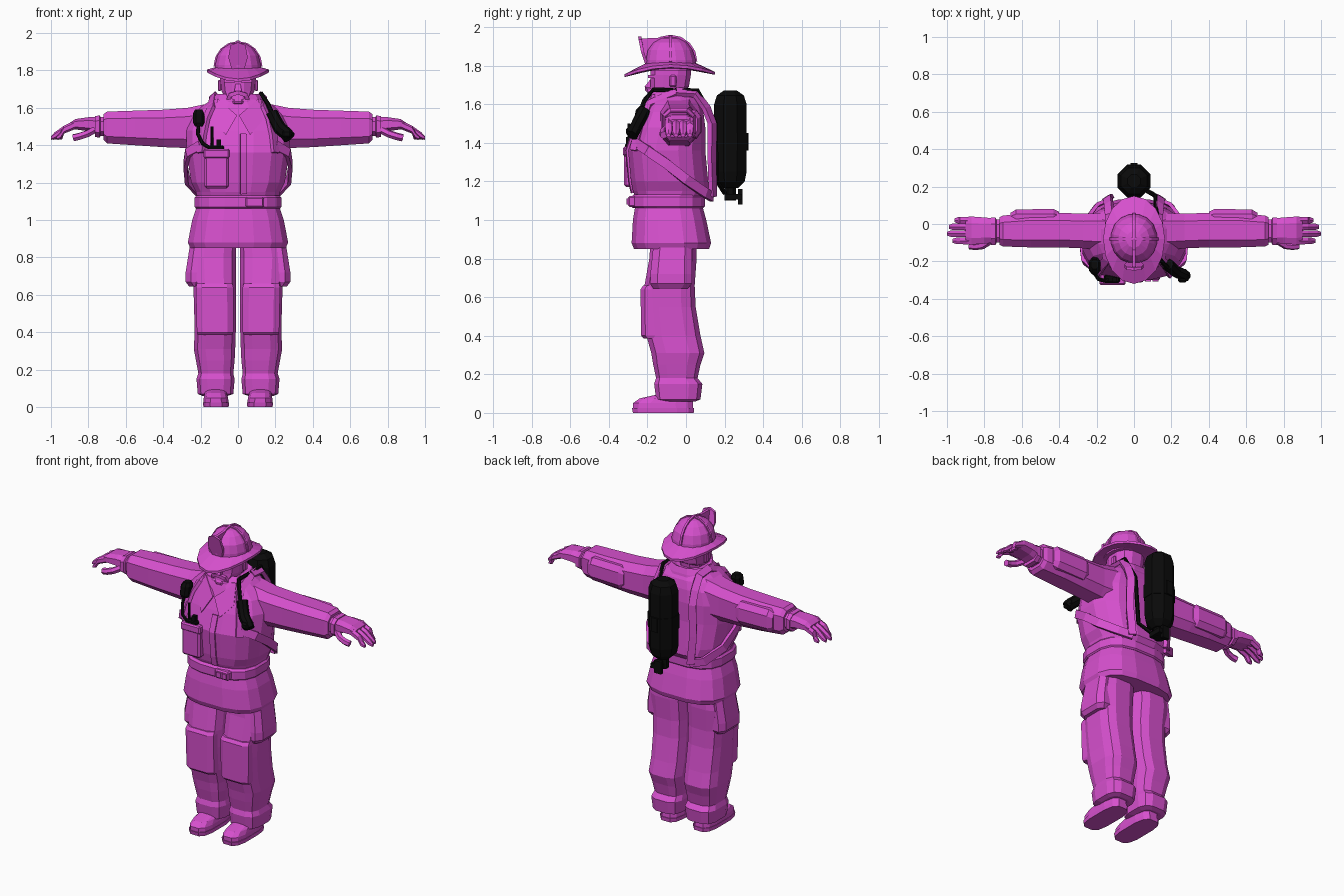
import bpy, bmesh, math
from mathutils import Vector


def material(name, col):
    m = bpy.data.materials.new(name)
    m.diffuse_color = (*col, 1)
    return m


SUIT = material("magenta", (0.68, 0.08, 0.62))
GEAR = material("black", (0.003, 0.003, 0.003))


def skin(name, rings, mat=SUIT, cap=True):
    """Join equal-length closed rings of points into one flat-shaded mesh."""
    bm = bmesh.new()
    vs = [[bm.verts.new(p) for p in r] for r in rings]
    n = len(rings[0])
    for a, b in zip(vs, vs[1:]):
        for i in range(n):
            bm.faces.new((a[i], a[(i + 1) % n], b[(i + 1) % n], b[i]))
    if cap:
        bm.faces.new(vs[0])
        bm.faces.new(vs[-1])
    bmesh.ops.recalc_face_normals(bm, faces=bm.faces)
    me = bpy.data.meshes.new(name)
    bm.to_mesh(me)
    bm.free()
    me.materials.append(mat)
    ob = bpy.data.objects.new(name, me)
    bpy.context.collection.objects.link(ob)
    return ob


def oval(lo1, hi1, lo2, hi2, n, e):
    """Rounded-box outline between two bounds per axis."""
    out = []
    for i in range(n):
        t = 2 * math.pi * (i + 0.5) / n
        c, s = math.cos(t), math.sin(t)
        k = math.cos(math.pi / n) ** e
        out.append(((lo1 + hi1) / 2 + (hi1 - lo1) / 2 * math.copysign(abs(c) ** e, c) / k,
                    (lo2 + hi2) / 2 + (hi2 - lo2) / 2 * math.copysign(abs(s) ** e, s) / k))
    return out


def upright(name, secs, n=12, e=0.7, mat=SUIT, side=1):
    """Loft along z; sections are (z, x0, x1, y0, y1)."""
    return skin(name, [[(side * x, y, s[0]) for x, y in oval(*s[1:], n, e)] for s in secs], mat)


def sideways(name, secs, side, n=8, e=0.7, mat=SUIT):
    """Loft along x; sections are (x, y0, y1, z0, z1)."""
    return skin(name, [[(side * s[0], y, z) for y, z in oval(*s[1:], n, e)] for s in secs], mat)


def box(name, x0, x1, y0, y1, z0, z1, mat=SUIT, bevel=0.0):
    ob = skin(name, [[(x0, y0, z), (x1, y0, z), (x1, y1, z), (x0, y1, z)] for z in (z0, z1)], mat)
    if bevel:
        b = ob.modifiers.new("bevel", 'BEVEL')
        b.width = bevel
        b.segments = 1
    return ob


def strap(name, pts, w, t, normal=None, mat=SUIT, n=4):
    """Sweep a flat band (or a tube if no normal is given) along points."""
    pts = [Vector(p) for p in pts]
    rings = []
    for i, p in enumerate(pts):
        d = (pts[min(i + 1, len(pts) - 1)] - pts[max(i - 1, 0)]).normalized()
        ref = Vector(normal(p)) if normal else Vector((0.31, 0.9, 0.2))
        u = d.cross(ref).normalized()
        v = u.cross(d).normalized()
        ring = []
        for k in range(n):
            a = 2 * math.pi * (k + 0.5) / n
            f = 1 / math.cos(math.pi / n)
            ring.append(p + u * math.cos(a) * w / 2 * f + v * math.sin(a) * t / 2 * f)
        rings.append(ring)
    return skin(name, rings, mat)


# Coat torso, waist and flared skirt
TORSO = [(1.10, .215, -.255, .085), (1.15, .225, -.275, .12), (1.20, .25, -.285, .115),
         (1.36, .275, -.30, .10), (1.48, .275, -.26, .10), (1.56, .245, -.225, .09),
         (1.61, .19, -.205, .075), (1.645, .14, -.19, .05)]
upright("coat_torso", [(z, -x, x, a, b) for z, x, a, b in TORSO], 16, 0.75)
upright("coat_skirt", [(.85, -.255, .255, -.27, .12), (.88, -.268, .268, -.282, .13),
                       (1.0, -.245, .245, -.275, .105), (1.09, -.215, .215, -.26, .08)], 16, 0.7)
upright("belt", [(1.062, -.225, .225, -.275, .09), (1.07, -.232, .232, -.285, .098),
                 (1.12, -.232, .232, -.285, .098), (1.132, -.222, .222, -.27, .09)], 16, 0.72)
box("belt_buckle", .04, .14, -.30, -.26, 1.068, 1.124, bevel=.008)
box("belt_clasp", .06, .09, -.308, -.29, 1.08, 1.112)
box("belt_clasp", .10, .13, -.308, -.29, 1.08, 1.112)


def on_torso(x, z, front=True, off=0.006):
    """Point on the coat surface at a given x and height."""
    z = max(TORSO[0][0], min(TORSO[-1][0], z))
    for a, b in zip(TORSO, TORSO[1:]):
        if a[0] <= z <= b[0]:
            f = (z - a[0]) / (b[0] - a[0])
            rx, lo, hi = (a[i] + (b[i] - a[i]) * f for i in (1, 2, 3))
            break
    h = (1 - min(1, abs(x) / rx) ** (2 / .75)) ** .375 * (hi - lo) / 2
    m = (lo + hi) / 2
    return (x, m - h - off, z) if front else (x, m + h + off, z)


def outward(p):
    return (p.x, p.y + .09, .15 if p.z > 1.6 else 0)


# Collar, open lapels and coat front flap
upright("collar", [(1.58, -.175, .175, -.20, .075), (1.64, -.145, .145, -.195, .06),
                   (1.675, -.115, .115, -.17, .045), (1.66, -.09, .09, -.15, .02)], 12, 0.85)
for s in (1, -1):
    skin("lapel", [[(s * x, y + dy, z) for x, y, z in
                    ((.11, -.16, 1.65), (.13, -.215, 1.53), (.065, -.268, 1.455), (.005, -.235, 1.56))]
                   for dy in (0, -.015)])
strap("coat_front_flap", [on_torso(.03, z) for z in (1.14, 1.2, 1.36, 1.46)], .035, .014, outward)

# Harness straps on front, sides and back
for s in (1, -1):
    strap("front_harness", [(s * .13, -.05, 1.665)] + [on_torso(s * x, z, True, .008) for x, z in
          ((.145, 1.6), (.17, 1.54), (.19, 1.45), (.2, 1.36))], .045, .02, outward)
    strap("side_harness", [on_torso(s * .2, 1.40)] + [(s * .268, -.2, 1.36), (s * .282, -.1, 1.29),
          (s * .27, 0, 1.21), (s * .2, .10, 1.14), (s * .12, .135, 1.12)], .05, .02, outward)
    strap("back_harness", [(s * .13, -.05, 1.665), (s * .13, .05, 1.655), (s * .135, .105, 1.58),
          (s * .14, .135, 1.5), (s * .145, .135, 1.3), (s * .13, .14, 1.12)], .045, .025, outward)

# Radio pocket on the chest
box("radio_pocket", -.18, -.05, -.322, -.2, 1.17, 1.375, bevel=.012)
box("pocket_flap", -.185, -.045, -.327, -.22, 1.33, 1.38, bevel=.008)
box("radio", -.16, -.075, -.315, -.27, 1.37, 1.40, GEAR, .008)
box("radio_knob", -.115, -.09, -.31, -.285, 1.39, 1.43, GEAR)
strap("antenna", [(-.14, -.295, 1.39), (-.14, -.295, 1.5)], .014, .014, mat=GEAR, n=6)
strap("microphone_cord", [(-.21, -.235, 1.53), (-.215, -.26, 1.46), (-.19, -.295, 1.41),
                          (-.15, -.305, 1.385)], .018, .018, mat=GEAR, n=6)
upright("microphone", [(1.50, -.23, -.19, -.26, -.20), (1.52, -.24, -.18, -.27, -.19),
                       (1.57, -.24, -.18, -.26, -.18), (1.59, -.23, -.19, -.24, -.19)], 8, .8, GEAR)

# Air tank, valve and hose over the shoulder
upright("air_tank", [(z, -r, r, .23 - r, .23 + r) for z, r in
        ((1.165, .04), (1.20, .074), (1.25, .084), (1.60, .084), (1.645, .07), (1.67, .035))],
        8, 1, GEAR)
upright("tank_band", [(1.36, -.088, .088, .142, .318), (1.45, -.088, .088, .142, .318)], 8, 1, GEAR)
box("band_clip", -.02, .02, .30, .325, 1.36, 1.45, GEAR)
upright("valve_neck", [(1.10, -.03, .03, .2, .26), (1.18, -.03, .03, .2, .26)], 8, 1, GEAR)
box("valve_arm", -.02, .05, .2, .29, 1.105, 1.135, GEAR)
box("valve_handle", -.025, .025, .27, .292, 1.08, 1.16, GEAR)
strap("air_hose", [(.03, .2, 1.14), (.10, .16, 1.2), (.115, .15, 1.51), (.12, .06, 1.672),
                   (.125, -.17, 1.675), (.16, -.215, 1.62), (.2, -.25, 1.53)],
      .022, .022, mat=GEAR, n=6)
strap("regulator", [(.18, -.215, 1.57), (.2, -.235, 1.53), (.225, -.255, 1.49), (.26, -.27, 1.46),
                    (.275, -.28, 1.44)], .066, .06, mat=GEAR, n=8)
box("regulator_port", .235, .285, -.312, -.24, 1.44, 1.48, GEAR, .01)

# Arms, cuffs and hands
for s in (1, -1):
    sideways("sleeve", [(.15, -.14, .06, 1.38, 1.625), (.27, -.13, .055, 1.385, 1.60),
                        (.40, -.125, .06, 1.39, 1.59), (.55, -.125, .06, 1.40, 1.585),
                        (.70, -.12, .045, 1.41, 1.58), (.72, -.11, .035, 1.43, 1.565)], s, 8, .65)
    sideways("elbow_pad", [(.40, -.02, .065, 1.44, 1.55), (.43, -.03, .08, 1.42, 1.57),
                           (.63, -.03, .078, 1.425, 1.57), (.66, -.02, .06, 1.44, 1.55)], s)
    sideways("wrist_cuff", [(.71, -.10, .025, 1.45, 1.55), (.735, -.10, .025, 1.45, 1.55),
                            (.74, -.112, .035, 1.44, 1.56), (.765, -.112, .035, 1.445, 1.555)], s)
    sideways("palm", [(.75, -.10, .03, 1.46, 1.55), (.80, -.105, .035, 1.475, 1.55),
                      (.87, -.11, .04, 1.485, 1.54), (.90, -.10, .035, 1.485, 1.52)], s)
    for y, reach in ((-.09, .97), (-.052, 1.0), (-.015, .99), (.02, .96)):
        sideways("finger", [(.87, y - .019, y + .019, 1.49, 1.53),
                            (.93, y - .018, y + .018, 1.465, 1.502),
                            (reach - .02, y - .017, y + .017, 1.435, 1.467),
                            (reach, y - .010, y + .010, 1.43, 1.447)], s, 6, 1)
    strap("thumb", [(s * .77, -.09, 1.48), (s * .81, -.115, 1.46), (s * .85, -.12, 1.447),
                    (s * .88, -.115, 1.44)], .035, .035, n=6)

# Trouser legs, cargo pockets, knee pads and boots
for s in (1, -1):
    upright("trouser_leg", [
        (.06, .055, .19, -.11, .05), (.07, .025, .215, -.155, .075), (.15, .018, .222, -.165, .085),
        (.18, .025, .212, -.155, .06), (.25, .018, .225, -.17, .075), (.31, .015, .236, -.18, .095),
        (.40, .012, .232, -.205, .075), (.55, .012, .235, -.215, .05), (.66, .012, .24, -.215, .045),
        (.80, .012, .25, -.19, .055), (.95, .005, .22, -.18, .05)], 12, .62, side=s)
    upright("cargo_pocket", [(.645, .12, .262, -.17, .01), (.67, .12, .28, -.185, .03),
                             (.72, .12, .28, -.185, .03), (.86, .12, .258, -.17, .03)], 8, .5, side=s)
    upright("knee_pad", [(.385, .03, .215, -.218, -.1), (.40, .025, .22, -.232, -.1),
                         (.64, .025, .225, -.236, -.1), (.66, .03, .22, -.222, -.1)], 8, .45, side=s)
    upright("boot_sole", [(0, .05, .185, -.275, .04), (.025, .048, .187, -.28, .042)], 12, .6, side=s)
    upright("boot_foot", [(.02, .05, .185, -.275, .038), (.05, .053, .183, -.275, .035),
                          (.075, .06, .178, -.24, .035), (.095, .07, .17, -.15, .03)], 12, .65, side=s)

# Neck, head and face
upright("neck", [(1.60, -.07, .07, -.15, .0), (1.70, -.07, .07, -.15, .01)], 8, .9)
upright("head", [(1.615, -.04, .04, -.19, -.08), (1.645, -.065, .065, -.195, -.04),
                 (1.69, -.088, .088, -.185, .015), (1.75, -.095, .095, -.185, .025),
                 (1.81, -.095, .095, -.18, .03)], 12, .8)
skin("nose", [[(-.012, -.18, 1.735), (.012, -.18, 1.735), (.008, -.17, 1.74), (-.008, -.17, 1.74)],
              [(-.02, -.215, 1.69), (.02, -.215, 1.69), (.02, -.17, 1.68), (-.02, -.17, 1.68)]])
strap("moustache", [(-.05, -.18, 1.645), (-.04, -.192, 1.67), (0, -.203, 1.682), (.04, -.192, 1.67),
                    (.05, -.18, 1.645)], .022, .018, lambda p: (0, -1, 0))
box("goatee", -.03, .03, -.205, -.16, 1.615, 1.645, bevel=.01)
for s in (1, -1):
    box("ear", s * .088, s * .108, -.085, -.05, 1.69, 1.75, bevel=.006)
    box("brow", s * .015, s * .075, -.196, -.16, 1.735, 1.752)


# Helmet: dome, drooping brim, crown ribs and front shield
CY, N = -.08, 16
upright("helmet_dome", [(1.775, -.122, .122, -.21, .055), (1.83, -.122, .122, -.208, .05),
                        (1.88, -.11, .11, -.198, .035), (1.92, -.08, .08, -.168, .005),
                        (1.943, -.04, .04, -.125, -.04), (1.947, -.01, .01, -.09, -.07)], N, .95)


def brim_ring(rx, front, back, drop, dz):
    ring = []
    for i in range(N):
        a = 2 * math.pi * i / N
        c, s = math.cos(a), math.sin(a)
        reach = back if s > 0 else front
        ring.append((rx * c, CY + reach * s, 1.808 + dz - drop * (s * s) * (.75 if s > 0 else 1)))
    return ring


skin("helmet_brim", [brim_ring(.118, .125, .13, .005, .01), brim_ring(.165, .24, .23, .05, -.003),
                     brim_ring(.165, .24, .23, .05, -.018), brim_ring(.10, .11, .11, .01, -.025)])
arc = [math.pi * k / 8 for k in range(9)]
strap("crown_rib", [(0, CY + .132 * math.cos(a), 1.82 + .133 * math.sin(a)) for a in arc],
      .014, .014, lambda p: (1, 0, 0))
strap("cross_rib", [(.124 * math.cos(a), CY, 1.82 + .13 * math.sin(a)) for a in arc],
      .014, .014, lambda p: (0, 1, 0))
skin("front_shield", [[(x, y + d, z) for x, y, z in
     ((-.035, -.205, 1.81), (.035, -.205, 1.81), (.052, -.225, 1.87), (.04, -.238, 1.935),
      (0, -.24, 1.95), (-.04, -.238, 1.935), (-.052, -.225, 1.87))] for d in (-.008, .008)])
skin("shield_bracket", [[(x, y, z) for y, z in ((-.236, 1.94), (-.21, 1.82), (-.17, 1.89), (-.13, 1.945))]
                        for x in (-.009, .009)])
